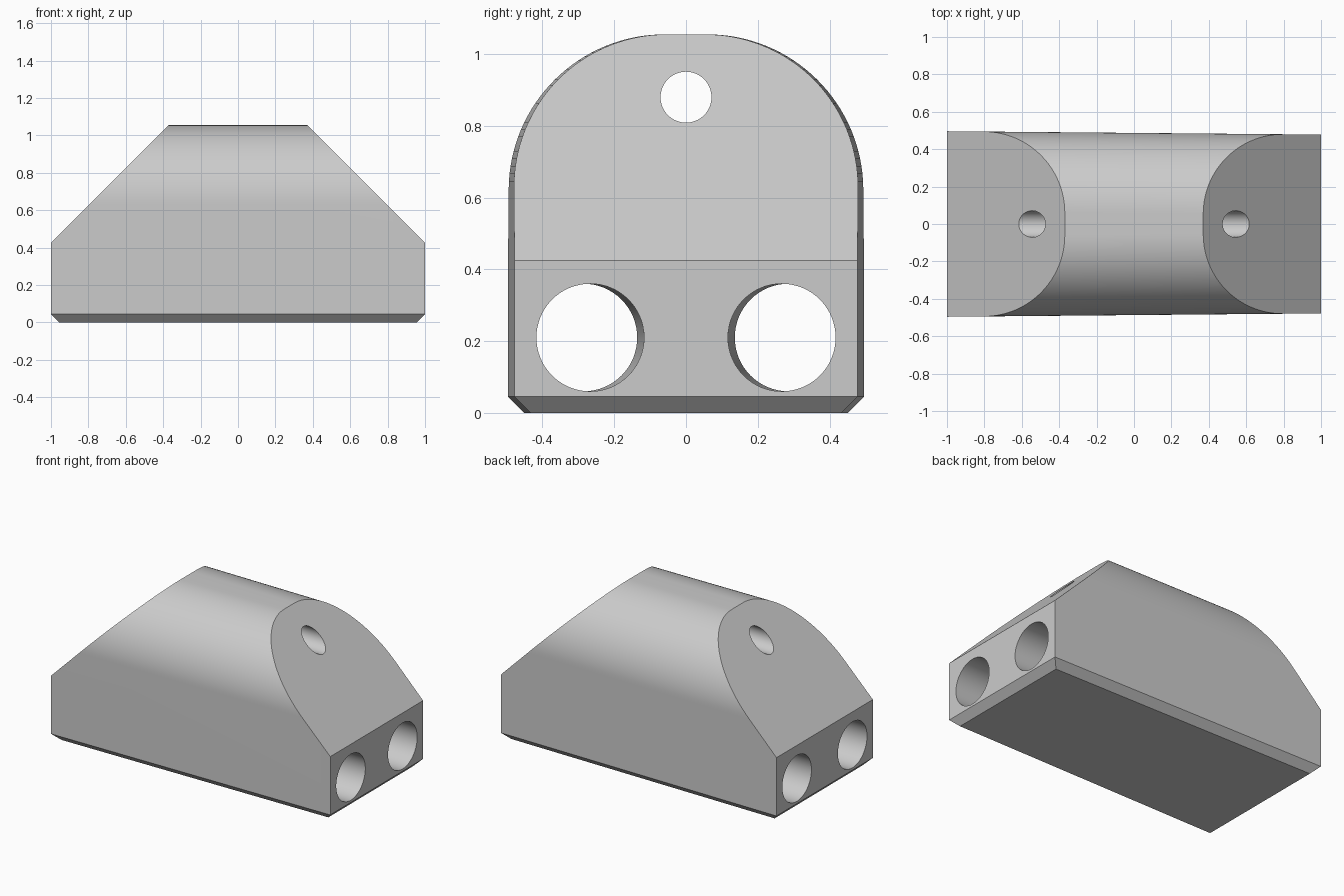
import bpy, bmesh, math
from mathutils import Vector

default = bpy.data.objects.get("Cube")
if default:
    bpy.data.objects.remove(default, do_unlink=True)

TOP, RADIUS, CHAMFER = 1.055, 0.43, 0.045

grey = bpy.data.materials.new("light_grey")
grey.use_nodes = True
colour = (0.6, 0.6, 0.6, 1)
grey.diffuse_color = colour
grey.node_tree.nodes["Principled BSDF"].inputs["Base Color"].default_value = colour


def link(bm, name):
    bmesh.ops.recalc_face_normals(bm, faces=bm.faces)
    mesh = bpy.data.meshes.new(name)
    bm.to_mesh(mesh)
    bm.free()
    mesh.materials.append(grey)
    obj = bpy.data.objects.new(name, mesh)
    bpy.context.collection.objects.link(obj)
    return obj


def profile(width, steps=32):
    """Arched cross-section with chamfered bottom corners."""
    half = [(width - CHAMFER, 0), (width, CHAMFER)]
    for i in range(steps + 1):
        a = math.pi / 2 * i / steps
        half.append((width - RADIUS + RADIUS * math.cos(a),
                     TOP - RADIUS + RADIUS * math.sin(a)))
    return half + [(-y, z) for y, z in reversed(half)]


def slice_off(bm, point, normal):
    """Remove everything beyond a plane and cap the opening."""
    bmesh.ops.bisect_plane(bm, geom=bm.verts[:] + bm.edges[:] + bm.faces[:],
                           dist=1e-5, plane_co=point, plane_no=normal,
                           clear_outer=True)
    bmesh.ops.edgeloop_fill(bm, edges=[e for e in bm.edges if e.is_boundary])


# Body: arched block with a slight taper along its length
bm = bmesh.new()
rings = [[bm.verts.new((x, y, z)) for y, z in profile(w)]
         for x, w in ((-1, 0.496), (1, 0.478))]
count = len(rings[0])
for i in range(count):
    j = (i + 1) % count
    bm.faces.new((rings[0][i], rings[0][j], rings[1][j], rings[1][i]))
for ring in rings:
    bm.faces.new(ring)

# Sloped ends and bottom end chamfers
for side in (-1, 1):
    slice_off(bm, (side, 0, 0.425), (side, 0, 1))
    slice_off(bm, (side, 0, CHAMFER), (side, 0, -1))
body = link(bm, "body")


# Through holes along the length
def drill(name, start, end, radius):
    start, end = Vector(start), Vector(end)
    axis = end - start
    bm = bmesh.new()
    bmesh.ops.create_cone(bm, cap_ends=True, segments=64, radius1=radius,
                          radius2=radius, depth=axis.length * 1.2)
    cutter = link(bm, name)
    cutter.location = (start + end) / 2
    cutter.rotation_euler = axis.to_track_quat("Z", "Y").to_euler()
    cutter.hide_render = True
    mod = body.modifiers.new(name, "BOOLEAN")
    mod.operation = "DIFFERENCE"
    mod.solver = "EXACT"
    mod.object = cutter
    return cutter


cutters = [drill("upper_hole_cutter", (-1, 0, 0.88), (1, 0, 0.88), 0.071)]
for side in (-1, 1):
    cutters.append(drill("lower_hole_cutter", (-1, side * 0.286, 0.21),
                         (1, side * 0.267, 0.21), 0.15))

bpy.context.view_layer.update()
bpy.ops.object.select_all(action="DESELECT")
body.select_set(True)
bpy.context.view_layer.objects.active = body
for mod in list(body.modifiers):
    bpy.ops.object.modifier_apply(modifier=mod.name)
for cutter in cutters:
    bpy.data.objects.remove(cutter, do_unlink=True)
bpy.ops.object.shade_smooth_by_angle(angle=math.radians(25))
